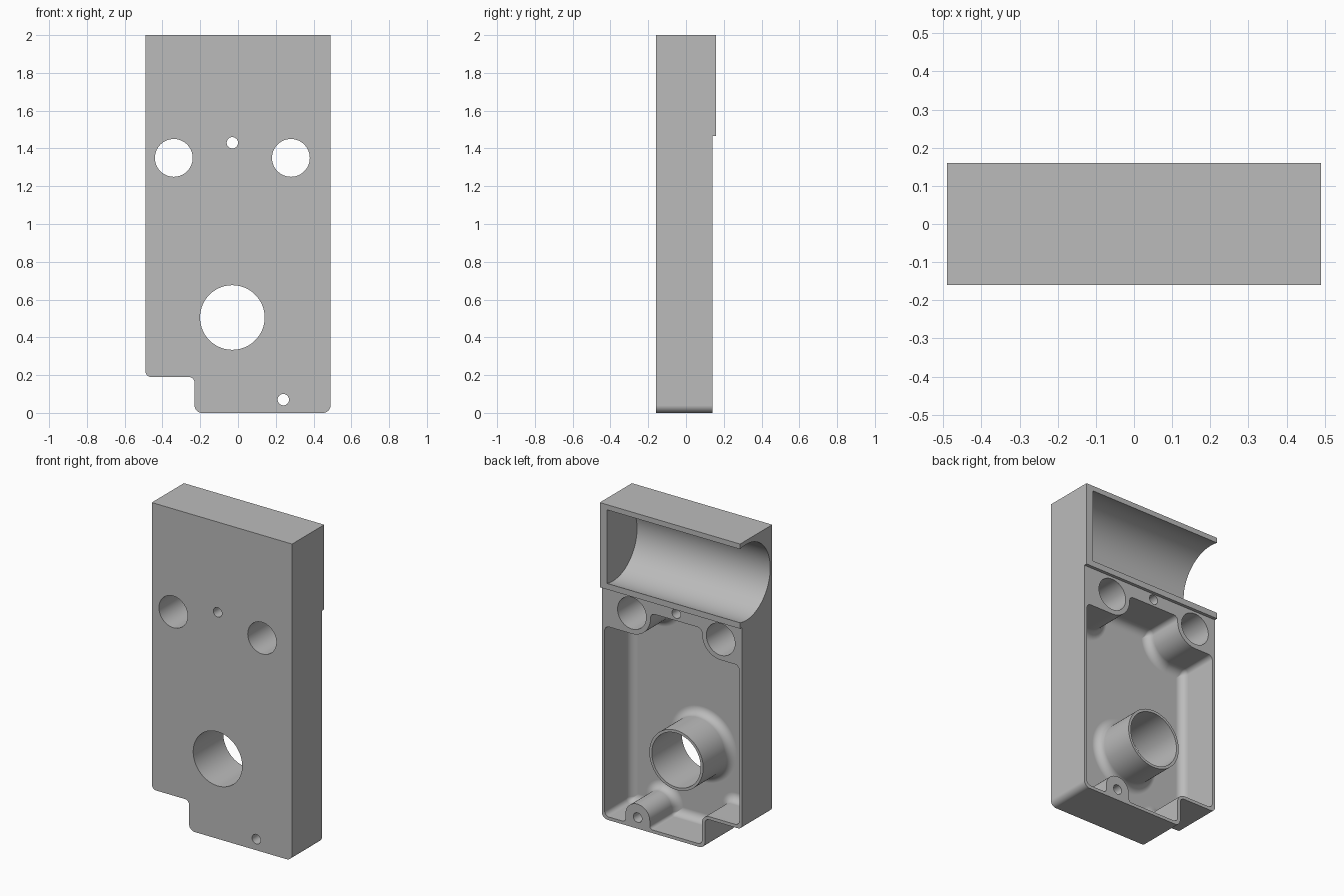
import bpy, bmesh, math
from mathutils import Vector, Matrix

if "Cube" in bpy.data.objects:
    bpy.data.objects.remove(bpy.data.objects["Cube"], do_unlink=True)

grey = bpy.data.materials.new("plain grey")
grey.use_nodes = True
GREY = (0.5, 0.5, 0.5, 1)
grey.diffuse_color = GREY
grey.node_tree.nodes["Principled BSDF"].inputs["Base Color"].default_value = GREY

BACK, FRONT, FLOOR, LIP = 0.14, -0.16, -0.125, 0.16
FILLET = 0.05


def make_object(name, bm):
    bmesh.ops.recalc_face_normals(bm, faces=bm.faces)
    mesh = bpy.data.meshes.new(name)
    bm.to_mesh(mesh)
    bm.free()
    mesh.materials.append(grey)
    obj = bpy.data.objects.new(name, mesh)
    bpy.context.collection.objects.link(obj)
    return obj


def rounded_outline(corners, inset=0.0, seg=10):
    """Counter-clockwise (x, z, radius) corners, moved inward and rounded."""
    pts = []
    for i, (x, z, r) in enumerate(corners):
        p = Vector((x, z))
        before = Vector(corners[i - 1][:2])
        after = Vector(corners[(i + 1) % len(corners)][:2])
        a, b = (p - before).normalized(), (after - p).normalized()
        convex = a.cross(b) > 0
        p = p + inset * (Vector((-a.y, a.x)) + Vector((-b.y, b.x)))
        if r == 0:
            pts.append(p)
            continue
        r = max(r - inset, 0.002) if convex else r + inset
        centre = p - a * r + b * r
        for k in range(seg + 1):
            t = k / seg * math.pi / 2
            pts.append(centre - b * r * math.cos(t) + a * r * math.sin(t))
    return pts


def loft(name, rings):
    """Skin a list of (y, points) rings and cap both ends."""
    bm = bmesh.new()
    loops = [[bm.verts.new((p[0], y, p[1])) for p in pts] for y, pts in rings]
    n = len(loops[0])
    for low, high in zip(loops, loops[1:]):
        for i in range(n):
            j = (i + 1) % n
            bm.faces.new((low[i], low[j], high[j], high[i]))
    bm.faces.new(loops[0])
    bm.faces.new(loops[-1])
    return make_object(name, bm)


def circle(x, z, r, n=72):
    return [(x + r * math.cos(math.tau * i / n), z + r * math.sin(math.tau * i / n))
            for i in range(n)]


def combine(target, tool, operation):
    mod = target.modifiers.new(operation, 'BOOLEAN')
    mod.operation, mod.solver, mod.object = operation, 'EXACT', tool
    bpy.ops.object.select_all(action='DESELECT')
    bpy.context.view_layer.objects.active = target
    target.select_set(True)
    bpy.ops.object.modifier_apply(modifier=mod.name)
    bpy.data.objects.remove(tool, do_unlink=True)


# Outer block with the stepped, rounded lower corner
block = [(-0.23, 0, 0.04), (0.49, 0, 0.04), (0.49, 2, 0), (-0.49, 2, 0),
         (-0.49, 0.19, 0.03), (-0.23, 0.19, 0.03)]
outline = rounded_outline(block)
housing = loft("housing", [(FRONT, outline), (LIP, outline)])

# Step below the thicker upper end
step = [(-1, -1), (1, -1), (1, 1.465), (-1, 1.465)]
combine(housing, loft("step_cutter", [(BACK, step), (0.5, step)]), 'DIFFERENCE')

# Half-round trough, closed on the left and open on the right
bm = bmesh.new()
place = Matrix.Translation((-0.08, 0.1, 1.735)) @ Matrix.Rotation(math.pi / 2, 4, 'Y')
bmesh.ops.create_cone(bm, cap_ends=True, segments=96, radius1=0.24, radius2=0.24,
                      depth=1.04, matrix=place)
combine(housing, make_object("trough_cutter", bm), 'DIFFERENCE')

# Rear cavity, leaving solid hole blocks at the top and a screw boss below
cavity = [(-0.21, 0.02, 0.03), (0.155, 0.02, 0.02), (0.155, 0.155, 0.084),
          (0.325, 0.155, 0.084), (0.325, 0.02, 0.02), (0.47, 0.02, 0.03),
          (0.47, 1.22, 0.03), (0.15, 1.22, 0.13), (0.15, 1.385, 0.03),
          (-0.21, 1.385, 0.03), (-0.21, 1.22, 0.13), (-0.47, 1.22, 0.03),
          (-0.47, 0.21, 0.03), (-0.21, 0.21, 0.05)]
rings = []
for k in range(9):
    t = k / 8 * math.pi / 2
    rings.append((FLOOR + FILLET * (1 - math.sin(t)),
                  rounded_outline(cavity, FILLET * (1 - math.cos(t)))))
rings.insert(0, (0.3, rounded_outline(cavity)))
combine(housing, loft("cavity_cutter", rings), 'DIFFERENCE')

# Tube with a filleted foot
TUBE_X, TUBE_Z, TUBE_R = -0.03, 0.505, 0.188
rings = [(BACK, circle(TUBE_X, TUBE_Z, TUBE_R))]
for k in range(9):
    t = k / 8 * math.pi / 2
    rings.append((FLOOR + FILLET * (1 - math.sin(t)),
                  circle(TUBE_X, TUBE_Z, TUBE_R + FILLET * (1 - math.cos(t)))))
rings.append((FLOOR - 0.015, rings[-1][1]))
combine(housing, loft("tube", rings), 'UNION')

# Through holes: tube bore, two large holes, two screw holes
holes = [(TUBE_X, TUBE_Z, 0.171), (-0.34, 1.35, 0.1), (0.28, 1.35, 0.1),
         (-0.03, 1.43, 0.03), (0.24, 0.07, 0.03)]
for x, z, r in holes:
    ring = circle(x, z, r)
    combine(housing, loft("hole_cutter", [(-0.5, ring), (0.5, ring)]), 'DIFFERENCE')

# Smooth curves with crisp edges
bpy.ops.object.shade_smooth_by_angle(angle=math.radians(30))
weighted = housing.modifiers.new("weighted_normals", 'WEIGHTED_NORMAL')
weighted.keep_sharp = True
